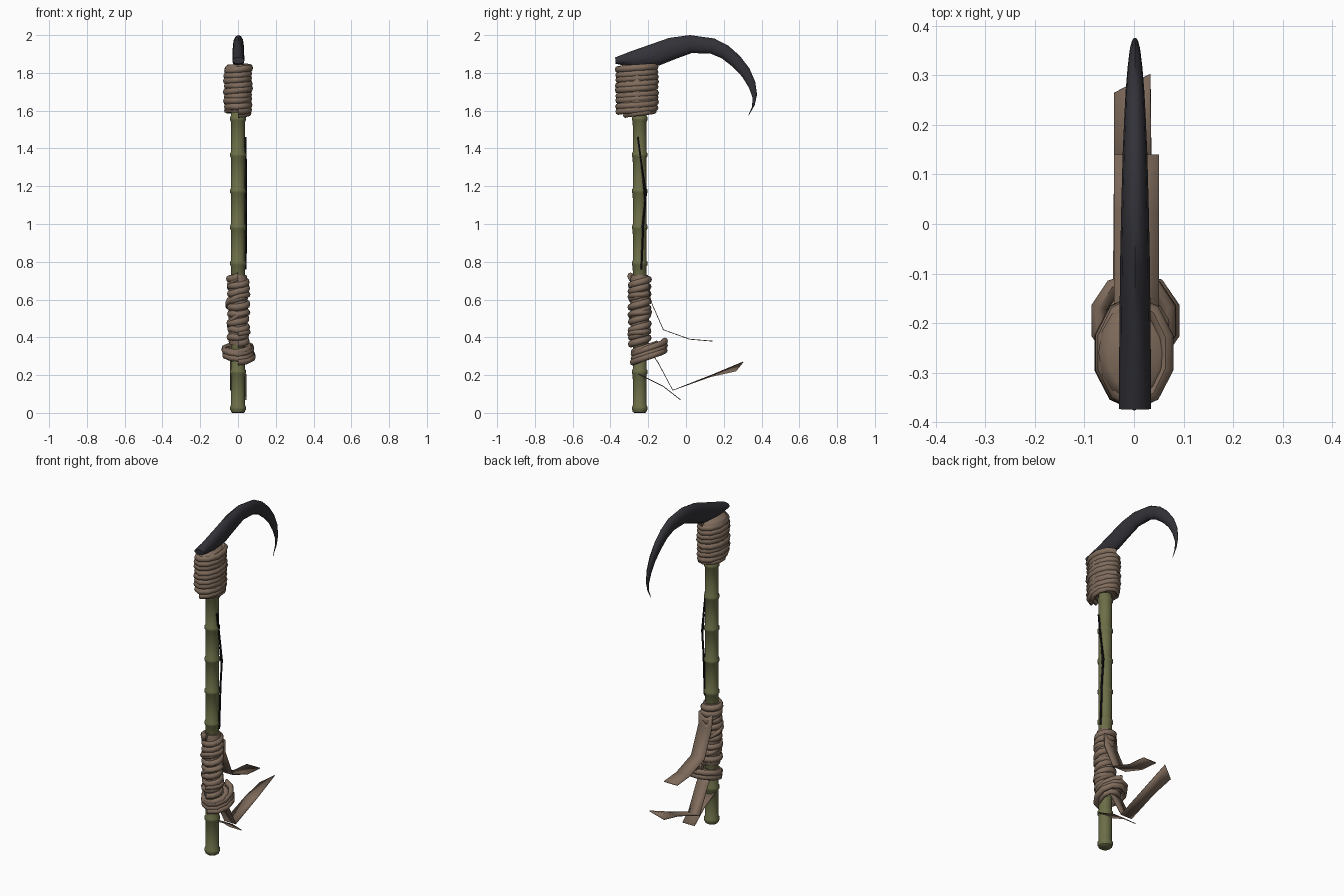
import bpy, bmesh, random
from math import sin, cos, pi, tau, radians
from mathutils import Vector

random.seed(4)
if "Cube" in bpy.data.objects:
    bpy.data.objects.remove(bpy.data.objects["Cube"], do_unlink=True)


def material(name, rgb):
    mat = bpy.data.materials.new(name)
    mat.use_nodes = True
    mat.diffuse_color = (*rgb, 1)
    mat.node_tree.nodes["Principled BSDF"].inputs["Base Color"].default_value = (*rgb, 1)
    return mat


BAMBOO = material("olive bamboo", (0.150, 0.157, 0.064))
CORD = material("brown cord", (0.215, 0.150, 0.108))
HORN = material("dark horn", (0.032, 0.032, 0.040))
STRING = material("black string", (0.008, 0.008, 0.010))
POLE_Y = -0.245


def finish(name, bm, mat, angle=50):
    bmesh.ops.recalc_face_normals(bm, faces=bm.faces)
    mesh = bpy.data.meshes.new(name)
    bm.to_mesh(mesh)
    bm.free()
    mesh.materials.append(mat)
    obj = bpy.data.objects.new(name, mesh)
    bpy.context.collection.objects.link(obj)
    bpy.ops.object.select_all(action="DESELECT")
    obj.select_set(True)
    bpy.context.view_layer.objects.active = obj
    bpy.ops.object.shade_smooth_by_angle(angle=radians(angle))
    return obj


def loft(name, rings, mat, angle=50):
    """Skin a row of equal rings and cap both ends."""
    bm = bmesh.new()
    rows = [[bm.verts.new(p) for p in ring] for ring in rings]
    count = len(rows[0])
    for a, b in zip(rows, rows[1:]):
        for i in range(count):
            j = (i + 1) % count
            bm.faces.new((a[i], a[j], b[j], b[i]))
    bm.faces.new(rows[0])
    bm.faces.new(rows[-1])
    return finish(name, bm, mat, angle)


def ellipse(centre, u, v, sides):
    c, u, v = Vector(centre), Vector(u), Vector(v)
    return [c + u * cos(tau * i / sides) + v * sin(tau * i / sides) for i in range(sides)]


def lathe(name, profile, y, mat, squash=1.0):
    """Profile of (radius, z) around an upright axis."""
    loft(name, [ellipse((0, y, z), (r * squash, 0, 0), (0, r, 0), 14)
                for r, z in profile], mat)


def cord(name, y, rx, ry, z0, z1, turns, thick, tilt=0.0, sway=0.006, steps=10):
    """Cord wound around an oval; tilt lifts its back side."""
    rings = []
    dz = dx = 0
    total = int(turns * steps)
    for k in range(total + 1):
        if k % (steps // 2) == 0:
            dz, dx = random.uniform(-sway, sway), random.uniform(-sway, sway)
        a = tau * k / steps - pi / 2
        out = Vector((cos(a), sin(a), 0))
        z = z0 + (z1 - z0) * k / total + tilt * sin(a) + dz
        centre = Vector(((rx + dx) * cos(a), y + (ry + dx * 0.5) * sin(a), z))
        rings.append(ellipse(centre, out * thick, (0, 0, thick * 1.1), 8))
    loft(name, rings, CORD)


def ribbon(name, left, right):
    """Flat strap between two edge paths."""
    bm = bmesh.new()
    rows = [(bm.verts.new(a), bm.verts.new(b)) for a, b in zip(left, right)]
    for (a, b), (c, d) in zip(rows, rows[1:]):
        bm.faces.new((a, b, d, c))
    obj = finish(name, bm, CORD, 20)
    solid = obj.modifiers.new("thickness", "SOLIDIFY")
    solid.thickness = 0.004
    solid.offset = 0


def strap(name, x0, x1, path):
    ribbon(name, [(x0, y, z) for y, z in path], [(x1, y, z) for y, z in path])


# Bamboo pole with evenly spaced swollen joints
profile = [(0.030, 0.0), (0.038, 0.006)]
for n in range(9):
    z = 0.025 + 0.1915 * n
    profile += [(0.038, z - 0.014), (0.043, z - 0.006), (0.043, z + 0.006), (0.037, z + 0.016)]
profile += [(0.036, 1.72)]
lathe("bamboo_pole", profile, POLE_Y, BAMBOO)

# Curved horn blade: outer edge, inner edge, half width
blade = [
    ((-0.375, 1.882), (-0.372, 1.848), 0.032),
    ((-0.29, 1.915), (-0.25, 1.825), 0.032),
    ((-0.19, 1.950), (-0.14, 1.840), 0.031),
    ((-0.09, 1.985), (-0.06, 1.872), 0.030),
    ((0.02, 2.000), (0.03, 1.905), 0.028),
    ((0.15, 1.982), (0.13, 1.902), 0.025),
    ((0.225, 1.943), (0.19, 1.877), 0.022),
    ((0.285, 1.890), (0.25, 1.830), 0.019),
    ((0.335, 1.825), (0.297, 1.780), 0.015),
    ((0.366, 1.755), (0.333, 1.722), 0.011),
    ((0.376, 1.685), (0.352, 1.670), 0.007),
    ((0.364, 1.630), (0.350, 1.622), 0.004),
    ((0.332, 1.574), (0.330, 1.575), 0.001),
]
rings = []
for outer, inner, half in blade:
    o, i = Vector((0, *outer)), Vector((0, *inner))
    rings.append(ellipse((o + i) / 2 + Vector((0.002, 0, 0)), (half, 0, 0), (o - i) / 2, 12))
loft("horn_blade", rings, HORN)

# Upper binding: padded core, stacked cord and a loose end
lathe("upper_binding_core", [(0.085, 1.59), (0.100, 1.61), (0.100, 1.825), (0.075, 1.845)],
      -0.26, CORD, 0.72)
cord("upper_binding", -0.26, 0.064, 0.099, 1.60, 1.83, 8.5, 0.0165, 0.002, 0.004)
cord("upper_binding_end", -0.245, 0.060, 0.075, 1.575, 1.60, 0.9, 0.013, 0.004)

# Grip binding
lathe("grip_core", [(0.045, 0.36), (0.050, 0.38), (0.050, 0.71), (0.045, 0.73)], POLE_Y, CORD)
cord("grip_binding", POLE_Y, 0.047, 0.046, 0.37, 0.725, 9, 0.0175, 0.006)
cord("grip_cross_cord", POLE_Y, 0.052, 0.050, 0.40, 0.70, 3, 0.013, -0.014)

# Slanted knot below the grip
cord("knot_loops", -0.195, 0.076, 0.084, 0.295, 0.35, 2.5, 0.016, 0.026, 0.005)
cord("knot_inner_loop", -0.215, 0.055, 0.058, 0.29, 0.355, 2.5, 0.016, 0.015)

# Loose straps
strap("upper_strap", -0.040, 0.050,
      [(-0.195, 0.68), (-0.19, 0.60), (-0.12, 0.44), (0.02, 0.39), (0.14, 0.38)])
strap("lower_strap", -0.036, 0.045, [(-0.25, 0.205), (-0.12, 0.14), (-0.03, 0.07)])
ribbon("middle_strap",
       [(-0.042, -0.20, 0.34), (-0.042, -0.15, 0.27), (-0.042, -0.07, 0.12),
        (-0.040, 0.13, 0.192), (-0.040, 0.265, 0.222)],
       [(0.035, -0.20, 0.34), (0.035, -0.15, 0.27), (0.035, -0.07, 0.12),
        (0.035, 0.13, 0.198), (0.033, 0.303, 0.270)])


# Thin strings along the pole's side
def string(name, points, r):
    loft(name, [ellipse(p, (r, 0, 0), (0, r, 0), 6) for p in points], STRING)


string("long_string", [(0.038, -0.255, 1.46), (0.041, -0.235, 1.31), (0.041, -0.212, 1.16),
                       (0.041, -0.225, 1.02), (0.040, -0.236, 0.76)], 0.006)
string("short_string", [(0.039, -0.228, 1.25), (0.042, -0.216, 1.12),
                        (0.040, -0.232, 0.98)], 0.005)
